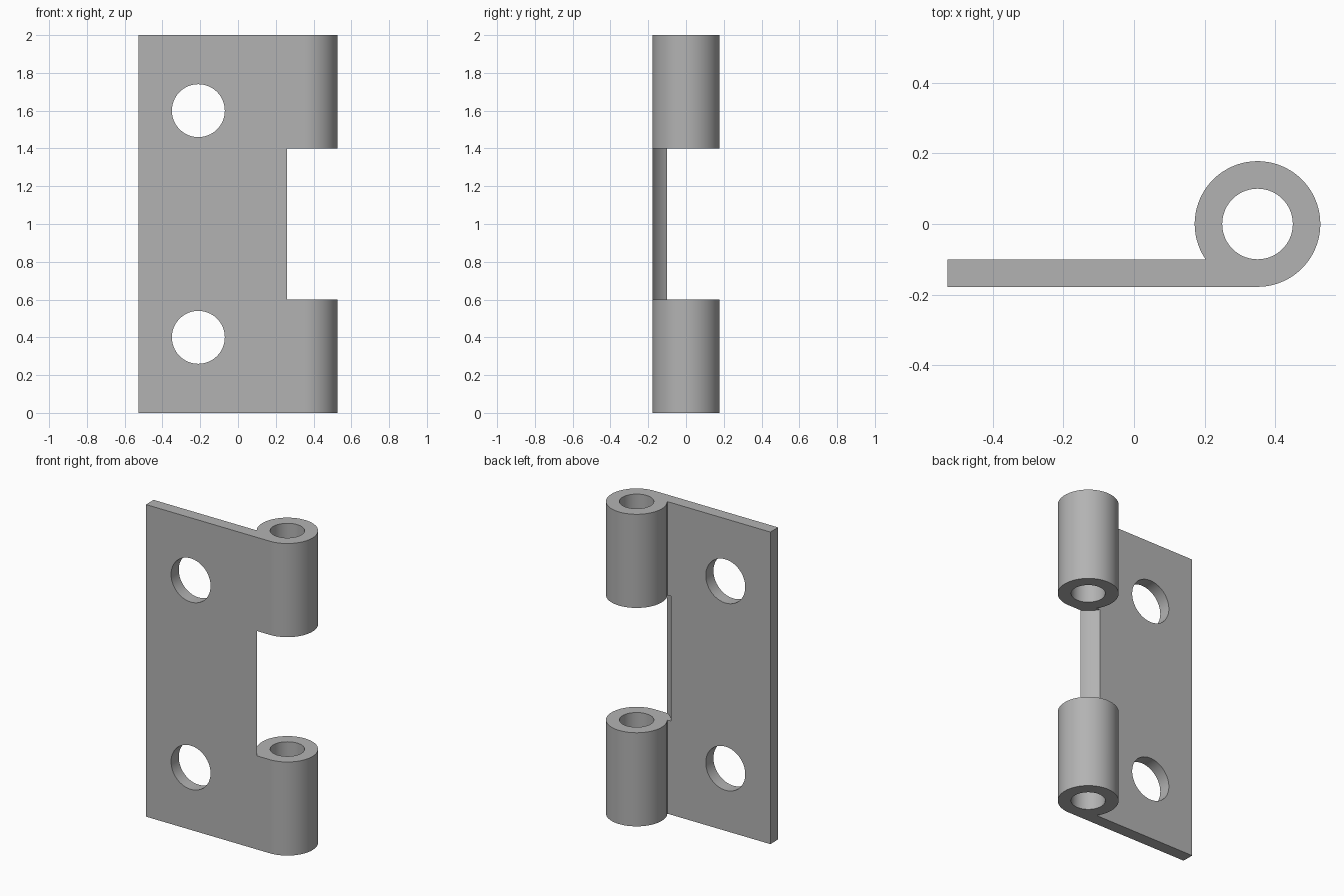
import bpy
import bmesh
import math

HEIGHT = 2.0
BARREL_X, BARREL_R, BORE_R = 0.35, 0.178, 0.10
PLATE_LEFT, PLATE_BACK = -0.528, -0.10
HOLE_X, HOLE_R = -0.21, 0.14
CLEARANCE_R = 0.2

if "Cube" in bpy.data.objects:
    bpy.data.objects.remove(bpy.data.objects["Cube"], do_unlink=True)

grey = bpy.data.materials.new("plain grey metal")
grey.use_nodes = True
colour = (0.45, 0.45, 0.45, 1)
grey.diffuse_color = colour
grey.node_tree.nodes["Principled BSDF"].inputs["Base Color"].default_value = colour


def extruded(name, outline, height):
    """Solid standing on z = 0 with the given outline."""
    bm = bmesh.new()
    base = bm.faces.new([bm.verts.new((x, y, 0)) for x, y in outline])
    top = bmesh.ops.extrude_face_region(bm, geom=[base])["geom"]
    verts = [v for v in top if isinstance(v, bmesh.types.BMVert)]
    bmesh.ops.translate(bm, verts=verts, vec=(0, 0, height))
    bmesh.ops.recalc_face_normals(bm, faces=bm.faces)
    mesh = bpy.data.meshes.new(name)
    bm.to_mesh(mesh)
    bm.free()
    obj = bpy.data.objects.new(name, mesh)
    bpy.context.collection.objects.link(obj)
    mesh.materials.append(grey)
    return obj


def cut_cylinder(target, radius, depth, location, rotation=(0, 0, 0)):
    """Subtract a round cutter from the target and discard the cutter."""
    bpy.ops.mesh.primitive_cylinder_add(vertices=96, radius=radius, depth=depth,
                                        location=location, rotation=rotation)
    cutter = bpy.context.object
    cutter.hide_render = True
    cutter.data.materials.append(grey)
    mod = target.modifiers.new("cut", 'BOOLEAN')
    mod.operation, mod.solver, mod.object = 'DIFFERENCE', 'EXACT', cutter
    bpy.context.view_layer.objects.active = target
    bpy.ops.object.modifier_apply(modifier=mod.name)
    bpy.data.objects.remove(cutter, do_unlink=True)


# Leaf plate running tangentially into the rolled barrel
start = -math.pi / 2
end = math.pi + math.asin(-PLATE_BACK / BARREL_R)
steps = 84
angles = [start + (end - start) * i / steps for i in range(steps + 1)]
outline = [(PLATE_LEFT, -BARREL_R)]
outline += [(BARREL_X + BARREL_R * math.cos(a), BARREL_R * math.sin(a)) for a in angles]
outline.append((PLATE_LEFT, PLATE_BACK))
hinge = extruded("hinge_leaf", outline, HEIGHT)

# Pin bore and the rounded clearance between the two knuckles
cut_cylinder(hinge, BORE_R, HEIGHT * 1.2, (BARREL_X, 0, HEIGHT / 2))
cut_cylinder(hinge, CLEARANCE_R, 0.8, (BARREL_X, 0, HEIGHT / 2))

# Screw holes through the plate
for z in (0.4, 1.6):
    cut_cylinder(hinge, HOLE_R, 0.3, (HOLE_X, -0.14, z), (math.pi / 2, 0, 0))

bpy.ops.object.select_all(action='DESELECT')
hinge.select_set(True)
bpy.context.view_layer.objects.active = hinge
bpy.ops.object.shade_smooth_by_angle(angle=math.radians(30))
